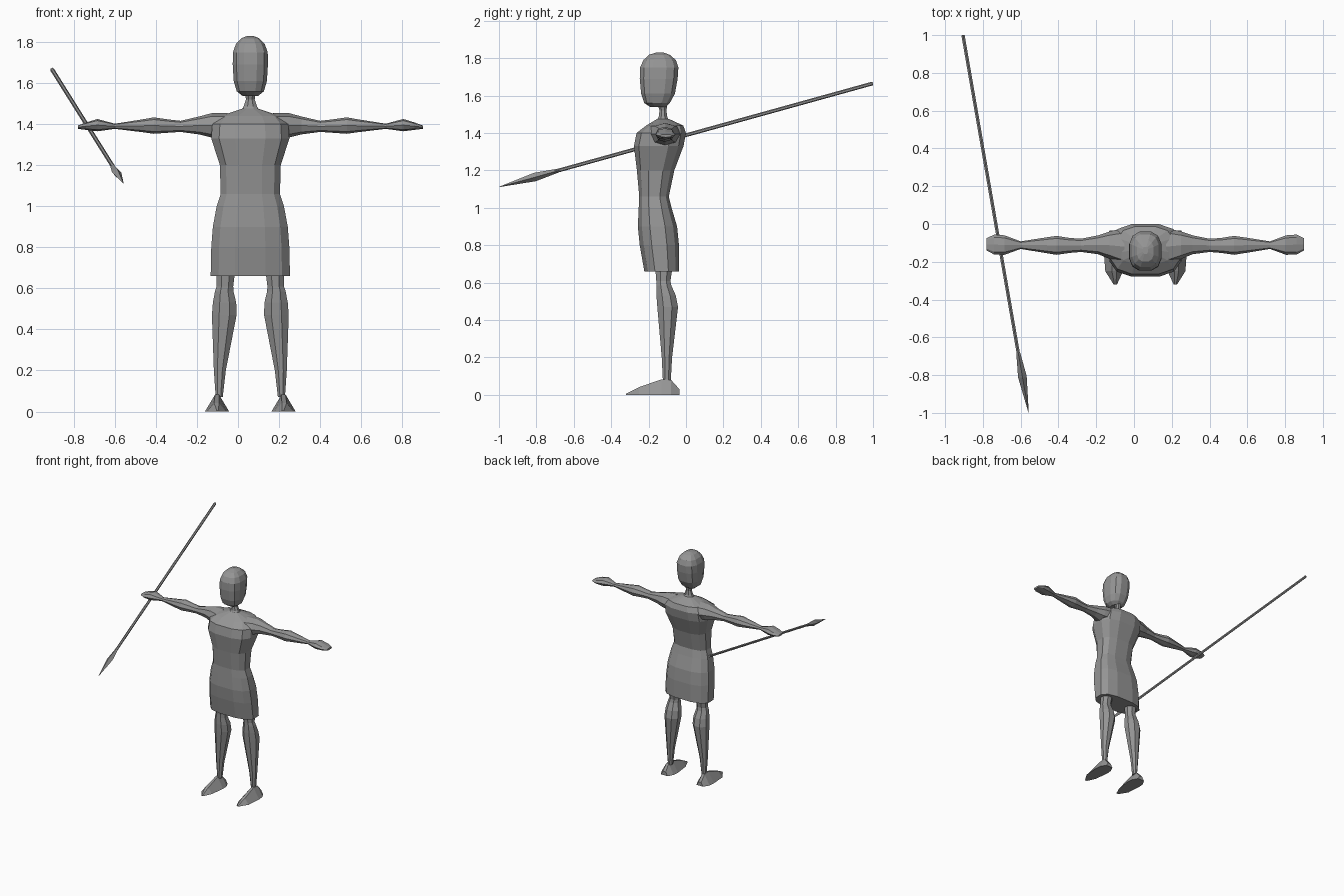
import bpy, bmesh, math
from mathutils import Vector

if "Cube" in bpy.data.objects:
    bpy.data.objects.remove(bpy.data.objects["Cube"])

CX = 0.06  # body centre line

grey = bpy.data.materials.new("plain_grey")
grey.diffuse_color = (0.3, 0.3, 0.3, 1)
grey.use_nodes = True
grey.node_tree.nodes["Principled BSDF"].inputs["Base Color"].default_value = grey.diffuse_color


def loft(name, rings, axis="z", n=12, square=1.0, turn=0.5, matrix=None):
    """Skin rings (position, u_min, u_max, v_min, v_max) along an axis.
    For z: u = x, v = y.  For x: u = y, v = z."""
    bm = bmesh.new()
    loops = []
    for pos, u0, u1, v0, v1 in rings:
        loop = []
        for i in range(n):
            a = 2 * math.pi * (i + turn) / n
            c, s = math.cos(a), math.sin(a)
            c = math.copysign(abs(c) ** square, c)
            s = math.copysign(abs(s) ** square, s)
            u = (u0 + u1) / 2 + (u1 - u0) / 2 * c
            v = (v0 + v1) / 2 + (v1 - v0) / 2 * s
            loop.append(bm.verts.new((u, v, pos) if axis == "z" else (pos, u, v)))
        loops.append(loop)
    for a, b in zip(loops, loops[1:]):
        for i in range(n):
            j = (i + 1) % n
            bm.faces.new((a[i], a[j], b[j], b[i]))
    bm.faces.new(loops[0])
    bm.faces.new(loops[-1])
    bmesh.ops.recalc_face_normals(bm, faces=bm.faces)
    if matrix:
        bm.transform(matrix)
    mesh = bpy.data.meshes.new(name)
    bm.to_mesh(mesh)
    bm.free()
    mesh.materials.append(grey)
    ob = bpy.data.objects.new(name, mesh)
    bpy.context.collection.objects.link(ob)
    return ob


def mirrored(ob):
    """Place the part on the centre line and mirror it to the other side."""
    ob.location.x = CX
    ob.modifiers.new("Mirror", "MIRROR").use_axis[0] = True


def centred(rows):
    return [(z, CX - w, CX + w, y0, y1) for z, w, y0, y1 in rows]


# Tunic: hem, hips, waist, chest, shoulders
loft("tunic", centred([
    (0.66, 0.198, -0.225, -0.035), (0.80, 0.195, -0.25, -0.035),
    (0.90, 0.187, -0.26, -0.045), (1.00, 0.168, -0.255, -0.075),
    (1.06, 0.148, -0.252, -0.09), (1.20, 0.152, -0.265, -0.06),
    (1.33, 0.195, -0.282, -0.01), (1.40, 0.19, -0.268, 0.003),
    (1.44, 0.15, -0.215, -0.012), (1.475, 0.04, -0.155, -0.09),
]), square=0.72)

# Neck and head
loft("neck", centred([
    (1.455, 0.055, -0.17, -0.08), (1.485, 0.036, -0.148, -0.098),
    (1.52, 0.023, -0.143, -0.103), (1.57, 0.03, -0.16, -0.095),
]), n=8)
loft("head", centred([
    (1.538, 0.04, -0.19, -0.11), (1.56, 0.068, -0.225, -0.085),
    (1.61, 0.083, -0.242, -0.057), (1.69, 0.088, -0.25, -0.042),
    (1.75, 0.087, -0.248, -0.038), (1.79, 0.072, -0.23, -0.052),
    (1.818, 0.045, -0.20, -0.085), (1.83, 0.014, -0.16, -0.12),
]), square=0.75)

# Arm with hand
mirrored(loft("arms", [
    (0.11, -0.22, -0.02, 1.33, 1.455), (0.19, -0.185, -0.04, 1.335, 1.453),
    (0.25, -0.16, -0.06, 1.35, 1.437), (0.34, -0.148, -0.078, 1.362, 1.416),
    (0.40, -0.153, -0.074, 1.358, 1.423), (0.47, -0.163, -0.063, 1.353, 1.433),
    (0.52, -0.155, -0.07, 1.36, 1.424), (0.66, -0.132, -0.092, 1.377, 1.402),
    (0.745, -0.163, -0.06, 1.365, 1.425), (0.80, -0.162, -0.056, 1.372, 1.408),
    (0.84, -0.14, -0.075, 1.377, 1.393),
], axis="x", n=8, square=0.9, turn=0))

# Leg: thigh, knee, calf, ankle
mirrored(loft("legs", [
    (0.07, 0.133, 0.17, -0.125, -0.08), (0.20, 0.117, 0.18, -0.132, -0.072),
    (0.47, 0.062, 0.192, -0.158, -0.038), (0.53, 0.064, 0.187, -0.162, -0.05),
    (0.585, 0.078, 0.176, -0.162, -0.075), (0.61, 0.08, 0.167, -0.162, -0.08),
    (0.70, 0.068, 0.17, -0.17, -0.065),
], n=8))

# Foot: flat sole tapering to the toe, built as cross-sections along its length
bm = bmesh.new()
sections = []
for y, x0, x1, h, top in [(-0.035, 0.13, 0.19, 0.03, 0.4), (-0.08, 0.107, 0.217, 0.08, 0.18),
                          (-0.13, 0.103, 0.221, 0.083, 0.16), (-0.25, 0.118, 0.212, 0.042, 0.25),
                          (-0.32, 0.15, 0.168, 0.006, 0.5)]:
    mid, half = (x0 + x1) / 2, (x1 - x0) / 2 * top
    sections.append([bm.verts.new(p) for p in
                     ((x0, y, 0), (x1, y, 0), (mid + half, y, h), (mid - half, y, h))])
for a, b in zip(sections, sections[1:]):
    for i in range(4):
        j = (i + 1) % 4
        bm.faces.new((a[i], a[j], b[j], b[i]))
bm.faces.new(sections[0])
bm.faces.new(sections[-1])
bmesh.ops.recalc_face_normals(bm, faces=bm.faces)
mesh = bpy.data.meshes.new("feet")
bm.to_mesh(mesh)
bm.free()
mesh.materials.append(grey)
feet = bpy.data.objects.new("feet", mesh)
bpy.context.collection.objects.link(feet)
mirrored(feet)

# Spear: straight shaft and faceted head, aligned from butt to tip
butt, tip = Vector((-0.905, 0.998, 1.665)), Vector((-0.558, -0.998, 1.112))
way = tip - butt
length = way.length
place = way.to_track_quat("Z", "Y").to_matrix().to_4x4()
place.translation = butt


def disc(pos, r):
    return (pos, -r, r, -r, r)


loft("spear_shaft", [disc(0, 0.01), disc(length * 0.86, 0.01)], n=6, matrix=place)
loft("spear_head", [disc(length * 0.84, 0.01), disc(length * 0.905, 0.023),
                    disc(length, 0.001)], n=4, turn=0, matrix=place)
